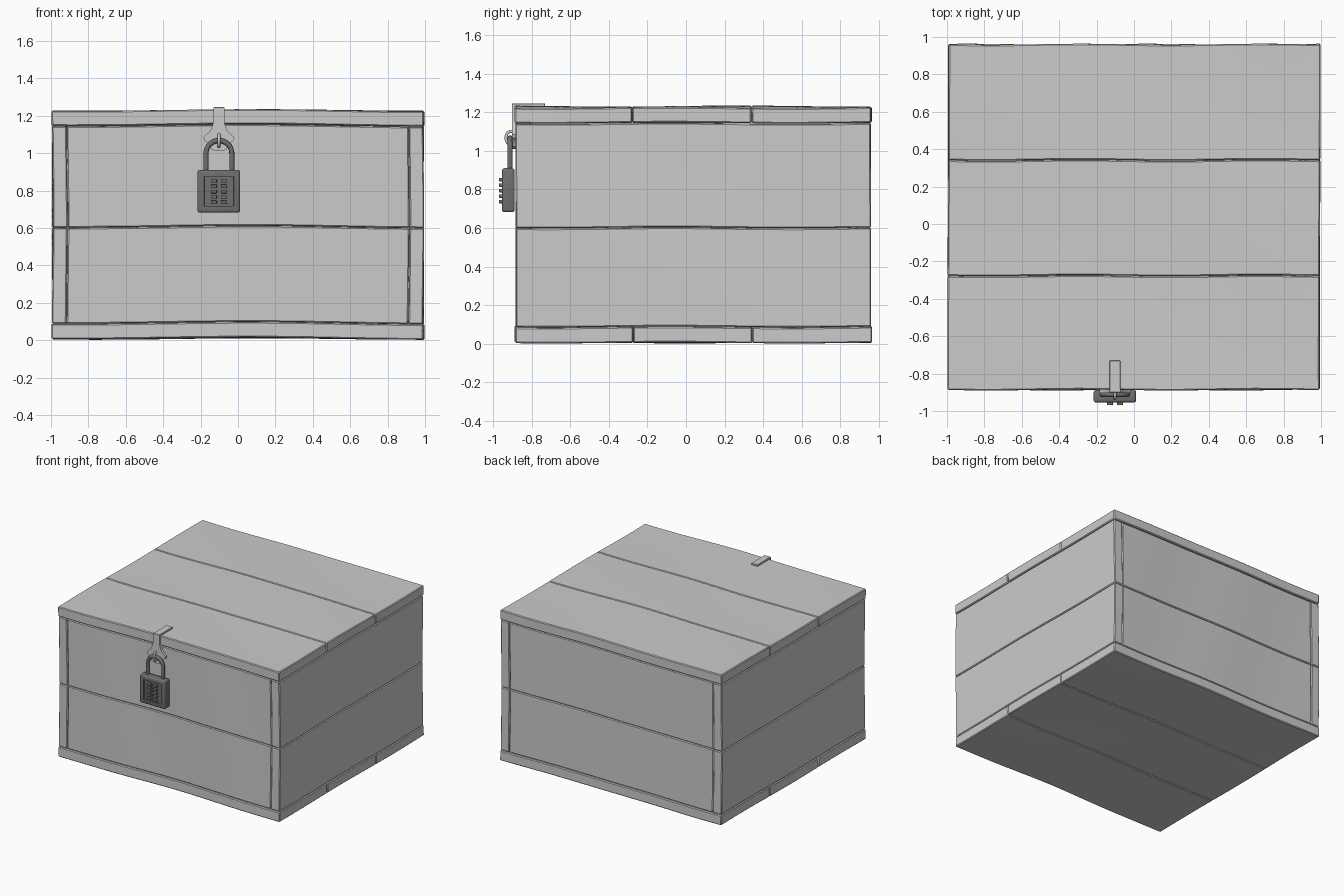
import bpy, bmesh, math
from mathutils import Vector, Matrix

if "Cube" in bpy.data.objects:
    bpy.data.objects.remove(bpy.data.objects["Cube"])

LOCK_X = -0.102


def finish(name, bm, mat=None, angle=35):
    bmesh.ops.recalc_face_normals(bm, faces=bm.faces)
    me = bpy.data.meshes.new(name)
    bm.to_mesh(me)
    bm.free()
    me.shade_smooth()
    me.set_sharp_from_angle(angle=math.radians(angle))
    if mat:
        me.materials.append(mat)
    ob = bpy.data.objects.new(name, me)
    bpy.context.collection.objects.link(ob)
    return ob


def rounded_box(lo, hi, bevel, segments=1):
    lo, hi = Vector(lo), Vector(hi)
    bm = bmesh.new()
    size = hi - lo
    bmesh.ops.create_cube(bm, size=1, matrix=Matrix.Translation((lo + hi) / 2) @ Matrix.Diagonal((*size, 1)))
    bmesh.ops.bevel(bm, geom=bm.edges[:], offset=bevel, segments=segments, affect='EDGES', profile=0.5)
    return bm


def warp(p):
    # gentle hand-cut waviness shared by every plank, so seams stay closed
    x, y, z = p
    return Vector((
        0.003 * math.sin(5 * z + 2 * y),
        0.003 * math.sin(6.5 * x + 1 + 2 * z),
        0.004 * math.sin(3.6 * x + 1.2) + 0.003 * math.sin(5 * y + 2 * x)))


def plank(name, lo, hi):
    bm = rounded_box(lo, hi, 0.006)
    for axis in range(3):
        length = hi[axis] - lo[axis]
        cuts = round(length / 0.12)
        normal = Vector((0, 0, 0))
        normal[axis] = 1
        for i in range(1, cuts):
            point = Vector(lo) + normal * (length * i / cuts)
            bmesh.ops.bisect_plane(bm, geom=bm.verts[:] + bm.edges[:] + bm.faces[:],
                                   plane_co=point, plane_no=normal)
    for v in bm.verts:
        v.co += warp(v.co)
    return finish(name, bm)


def tube(name, points, radius, mat=None):
    cu = bpy.data.curves.new(name, 'CURVE')
    cu.dimensions = '3D'
    cu.bevel_depth = radius
    cu.bevel_resolution = 3
    cu.use_fill_caps = True
    sp = cu.splines.new('POLY')
    sp.points.add(len(points) - 1)
    for p, co in zip(sp.points, points):
        p.co = (*co, 1)
    sp.use_smooth = True
    if mat:
        cu.materials.append(mat)
    ob = bpy.data.objects.new(name, cu)
    bpy.context.collection.objects.link(ob)
    return ob


steel = bpy.data.materials.new("dark_steel")
steel.diffuse_color = (0.16, 0.16, 0.16, 1)
steel.use_nodes = True
steel.node_tree.nodes["Principled BSDF"].inputs["Base Color"].default_value = steel.diffuse_color

# Floor and lid: three planks each
rows = [-0.888, -0.277, 0.341, 0.962]
for i in range(3):
    y0, y1 = rows[i] + 0.001, rows[i + 1] - 0.001
    plank(f"floor_plank_{i + 1}", (-0.994, y0, 0.009), (0.994, y1, 0.09))
    plank(f"lid_plank_{i + 1}", (-0.994, y0, 1.149), (0.994, y1, 1.228))

# Walls: two planks high
for level, (z0, z1) in {"lower": (0.092, 0.604), "upper": (0.606, 1.146)}.items():
    for side, s in (("left", -1), ("right", 1)):
        xa, xb = sorted((s * 0.915, s * 0.992))
        plank(f"{side}_wall_plank_{level}", (xa, -0.884, z0), (xb, 0.957, z1))
    plank(f"front_wall_plank_{level}", (-0.913, -0.882, z0), (0.913, -0.805, z1))
    plank(f"back_wall_plank_{level}", (-0.913, 0.878, z0), (0.913, 0.955, z1))

# Hasp: strap on the lid and flared plate hanging down the front
finish("hasp_strap", rounded_box((LOCK_X - 0.029, -0.902, 1.222), (LOCK_X + 0.029, -0.73, 1.246), 0.003))
half = [(0.029, 1.244), (0.029, 1.165), (0.045, 1.12), (0.082, 1.085), (0.078, 1.068),
        (0.052, 1.048), (0.042, 1.022), (0.02, 1.01)]
outline = half + [(-x, z) for x, z in reversed(half)]
bm = bmesh.new()
face = bm.faces.new([bm.verts.new((LOCK_X + x, -0.903, z)) for x, z in outline])
ext = bmesh.ops.extrude_face_region(bm, geom=[face])
for v in ext["geom"]:
    if isinstance(v, bmesh.types.BMVert):
        v.co.y += 0.02
finish("hasp_plate", bm)

# Staple loop that the shackle passes through
staple = [(LOCK_X, -0.89, 1.1)]
for k in range(13):
    a = math.pi / 2 + math.pi * k / 12
    staple.append((LOCK_X, -0.913 + 0.02 * math.cos(a), 1.068 + 0.032 * math.sin(a)))
staple.append((LOCK_X, -0.89, 1.036))
tube("hasp_staple", staple, 0.008)

# Padlock shackle
arc = [(LOCK_X + 0.069 * math.cos(math.pi * k / 20), -0.912, 0.998 + 0.069 * math.sin(math.pi * k / 20))
       for k in range(21)]
tube("padlock_shackle", [(LOCK_X + 0.069, -0.912, 0.89)] + arc + [(LOCK_X - 0.069, -0.912, 0.89)], 0.0135, steel)

# Padlock body with a recessed button panel
bm = rounded_box((LOCK_X - 0.114, -0.954, 0.682), (LOCK_X + 0.114, -0.888, 0.91), 0.012, 3)
bm.normal_update()
front = max((f for f in bm.faces if f.normal.y < -0.99), key=lambda f: f.calc_area())
bmesh.ops.inset_region(bm, faces=[front], thickness=0.031)
bmesh.ops.inset_region(bm, faces=[front], thickness=0.003, depth=-0.01)
finish("padlock_body", bm, steel)

# Push buttons: two columns of five
for c, dx in enumerate((-0.027, 0.027)):
    for r in range(5):
        x, z = LOCK_X + dx, 0.737 + 0.0285 * r
        finish(f"padlock_button_{c + 1}_{r + 1}",
               rounded_box((x - 0.016, -0.969, z - 0.009), (x + 0.016, -0.94, z + 0.009), 0.003, 2), steel)
